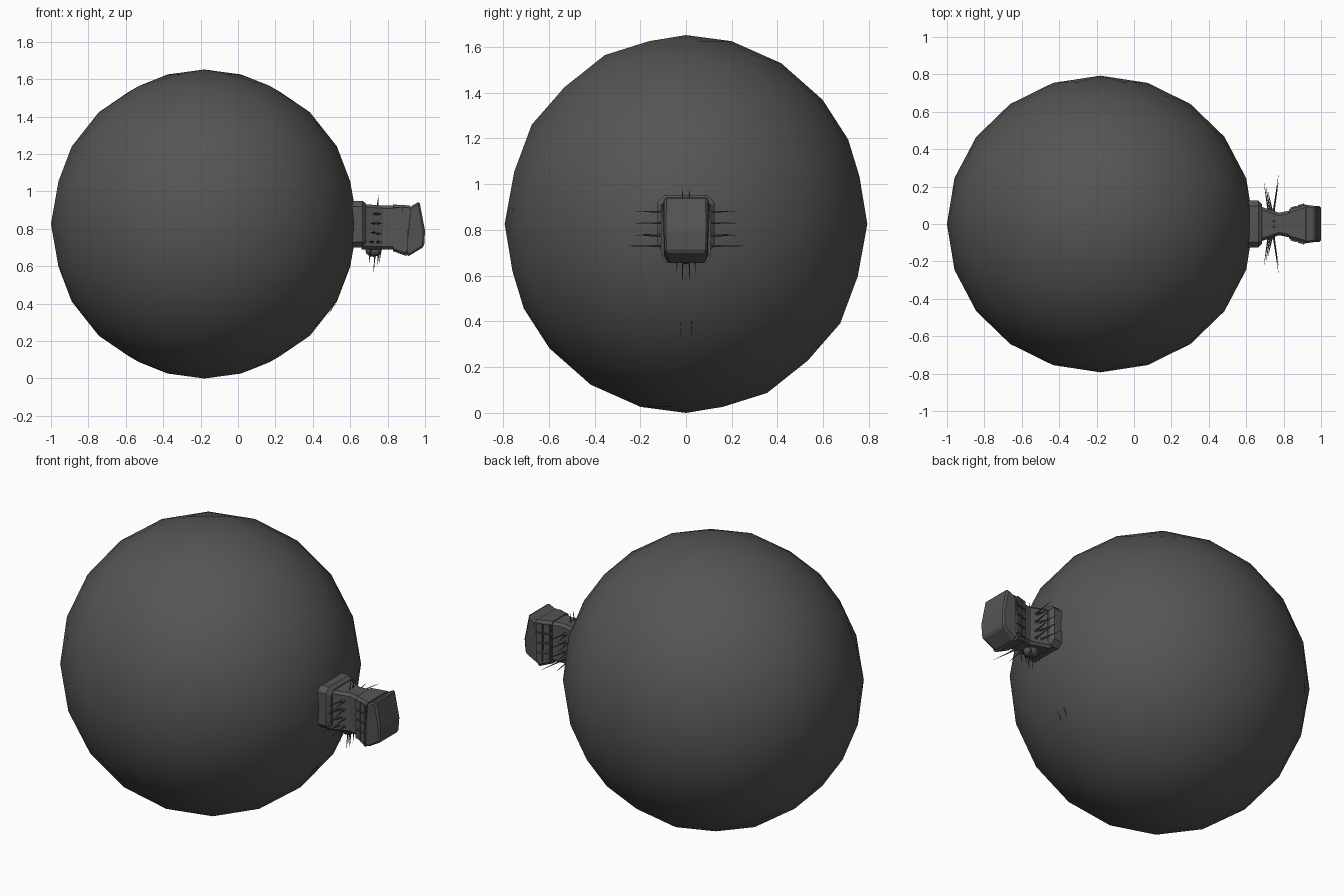
import bpy, bmesh, math
from mathutils import Vector

if "Cube" in bpy.data.objects:
    bpy.data.objects.remove(bpy.data.objects["Cube"])

dark = bpy.data.materials.new("dark_grey")
dark.diffuse_color = (0.09, 0.09, 0.085, 1)
dark.use_nodes = True
dark.node_tree.nodes["Principled BSDF"].inputs["Base Color"].default_value = dark.diffuse_color


def finish(name, bm, smooth=False):
    bmesh.ops.recalc_face_normals(bm, faces=bm.faces)
    me = bpy.data.meshes.new(name)
    bm.to_mesh(me)
    bm.free()
    me.materials.append(dark)
    ob = bpy.data.objects.new(name, me)
    bpy.context.collection.objects.link(ob)
    for p in me.polygons:
        p.use_smooth = smooth
    return ob


def loft(name, sections, cut=0.015):
    """Skin through chamfered rectangles; section = (x_top, x_bottom, half_y, z0, z1)."""
    bm = bmesh.new()
    rings = []
    for xt, xb, w, z0, z1 in sections:
        pts = [(w - cut, z0), (w, z0 + cut), (w, z1 - cut), (w - cut, z1),
               (cut - w, z1), (-w, z1 - cut), (-w, z0 + cut), (cut - w, z0)]
        rings.append([bm.verts.new((xb + (xt - xb) * (z - z0) / (z1 - z0), y, z))
                      for y, z in pts])
    for a, b in zip(rings, rings[1:]):
        for i in range(8):
            j = (i + 1) % 8
            bm.faces.new((a[i], a[j], b[j], b[i]))
    bm.faces.new(rings[0])
    bm.faces.new(rings[-1])
    return finish(name, bm)


def spike(bm, base, tip, r=0.006):
    """Thin needle with a thicker socket at its root."""
    base, tip = Vector(base), Vector(tip)
    d = tip - base
    rot = d.to_track_quat('Z', 'Y').to_matrix().to_4x4()
    for rad, length in ((r, d.length), (r * 2, d.length * 0.25)):
        res = bmesh.ops.create_cone(bm, cap_ends=True, segments=6, radius1=rad,
                                    radius2=rad * 0.1, depth=length)
        bmesh.ops.translate(bm, vec=(0, 0, length / 2), verts=res["verts"])
        bmesh.ops.transform(bm, matrix=rot, verts=res["verts"])
        bmesh.ops.translate(bm, vec=base, verts=res["verts"])


# Large low-poly ball body
bm = bmesh.new()
bmesh.ops.create_icosphere(bm, subdivisions=3, radius=1)
for v in bm.verts:
    x, y, z = v.co
    v.co = (-0.18 - 0.82 * y, 0.793 * x, 0.826 + 0.826 * z)
finish("ball_body", bm, True)

# Collar, pinched neck and flared head
loft("collar", [(0.56, 0.56, 0.125, 0.70, 0.95), (0.665, 0.665, 0.125, 0.70, 0.95),
                (0.685, 0.685, 0.105, 0.715, 0.935)], 0.03)
loft("neck", [(0.66, 0.66, 0.10, 0.69, 0.93), (0.70, 0.70, 0.085, 0.69, 0.93),
              (0.775, 0.775, 0.06, 0.69, 0.925), (0.85, 0.85, 0.075, 0.69, 0.925)])
loft("head", [(0.83, 0.83, 0.078, 0.68, 0.93), (0.92, 0.90, 0.104, 0.655, 0.925)])

# Raked face plate with sloping chin
bm = bmesh.new()
profile = [(0.915, 0.915, 0.104), (0.97, 0.947, 0.095), (1.0, 0.79, 0.098),
           (0.995, 0.705, 0.095), (0.905, 0.65, 0.075), (0.90, 0.68, 0.104)]
sides = [[bm.verts.new((x, s * y, z)) for x, z, y in profile] for s in (-1, 1)]
n = len(profile)
for i in range(n):
    j = (i + 1) % n
    bm.faces.new((sides[0][i], sides[0][j], sides[1][j], sides[1][i]))
for s in sides:
    bm.faces.new(s)
plate = finish("face_plate", bm)
bev = plate.modifiers.new("bevel", 'BEVEL')
bev.width = 0.01
bev.segments = 1

# Grid of raised tiles on both cheeks
bm = bmesh.new()
for s in (-1, 1):
    for x, y in ((0.853, 0.086), (0.893, 0.098)):
        for k in range(4):
            res = bmesh.ops.create_cube(bm, size=1)
            for v in res["verts"]:
                px = v.co.x * 0.034
                v.co = (x + px, s * (y + px * 0.29 + v.co.y * 0.014),
                        0.715 + 0.058 * k + v.co.z * 0.05)
finish("cheek_tiles", bm)

# Needles on the sides, throat and crown of the neck, plus two on the ball
bm = bmesh.new()
for s in (-1, 1):
    for z, x, tip in ((0.73, 0.70, 0.22), (0.78, 0.71, 0.20),
                      (0.83, 0.71, 0.20), (0.88, 0.72, 0.18)):
        spike(bm, (x + 0.02, s * 0.06, z), (x - 0.005, s * tip, z))
    for z, tip in ((0.73, 0.26), (0.775, 0.22), (0.83, 0.22), (0.88, 0.22)):
        spike(bm, (0.745, s * 0.055, z), (0.772, s * tip, z))
    for x, y, tz in ((0.70, 0.04, 0.615), (0.725, 0.015, 0.57), (0.745, 0.015, 0.60),
                     (0.755, 0.04, 0.62)):
        spike(bm, (x + 0.01, s * y, 0.70), (x, s * y, tz))
    spike(bm, (0.745, s * 0.015, 0.91), (0.752, s * 0.015, 0.98))
    spike(bm, (0.515, s * 0.025, 0.40), (0.485, s * 0.025, 0.34), 0.003)
finish("needles", bm)

# Rounded throat lump carrying the lower needles
bm = bmesh.new()
bmesh.ops.create_icosphere(bm, subdivisions=2, radius=1)
for v in bm.verts:
    v.co = (0.725 + v.co.x * 0.045, v.co.y * 0.04, 0.685 + v.co.z * 0.035)
finish("throat", bm, True)
